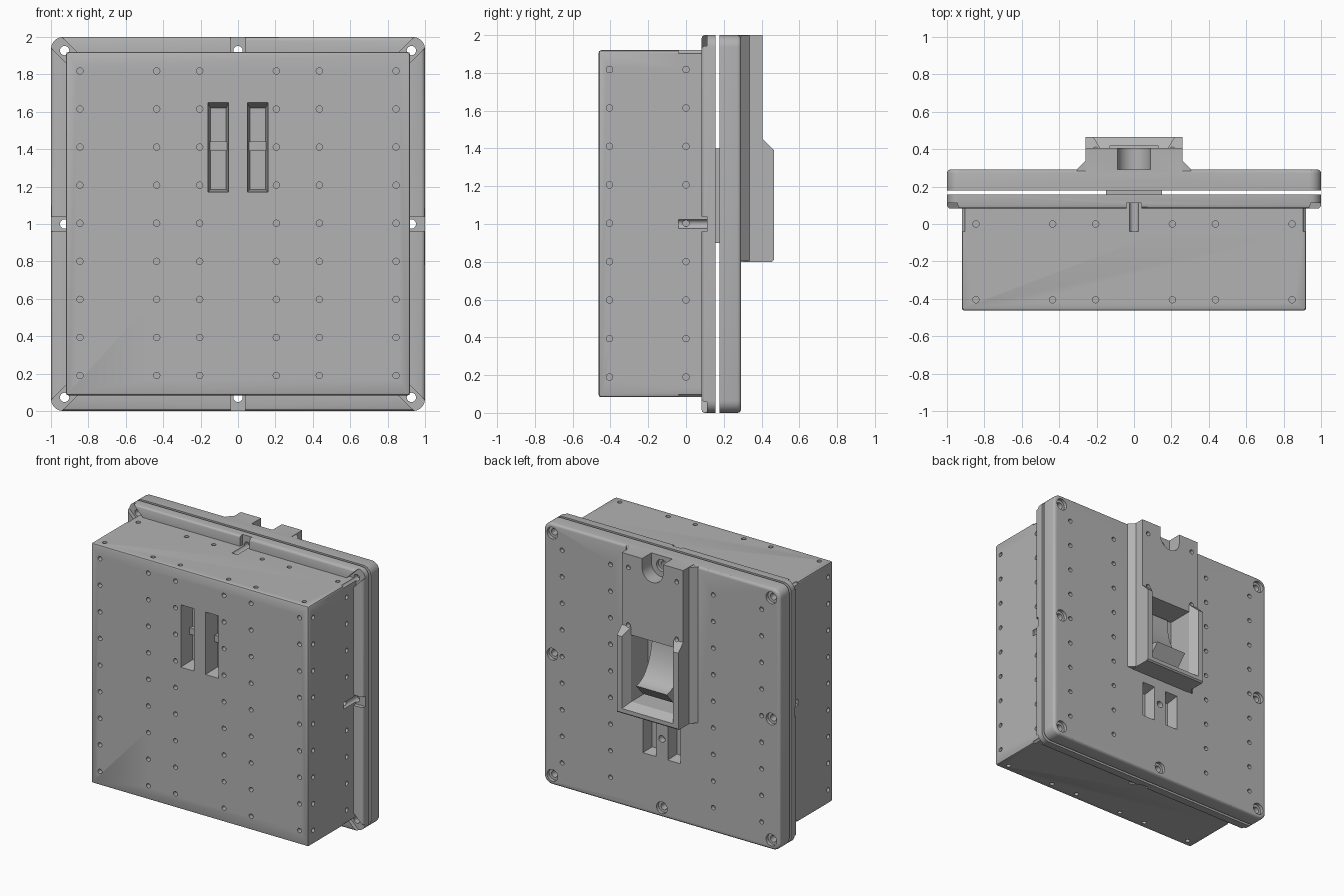
import bpy, bmesh, math
from mathutils import Matrix, Vector

if "Cube" in bpy.data.objects:
    bpy.data.objects.remove(bpy.data.objects["Cube"])

grey = bpy.data.materials.new("plain grey")
grey.use_nodes = True
grey.diffuse_color = (0.45, 0.45, 0.45, 1)
grey.node_tree.nodes["Principled BSDF"].inputs["Base Color"].default_value = (0.45, 0.45, 0.45, 1)


def finish(name, bm):
    bmesh.ops.recalc_face_normals(bm, faces=bm.faces)
    mesh = bpy.data.meshes.new(name)
    bm.to_mesh(mesh)
    bm.free()
    mesh.materials.append(grey)
    ob = bpy.data.objects.new(name, mesh)
    bpy.context.collection.objects.link(ob)
    return ob


def add_box(bm, x0, x1, y0, y1, z0, z1):
    size = Matrix.Diagonal((x1 - x0, y1 - y0, z1 - z0, 1))
    mid = Matrix.Translation(((x0 + x1) / 2, (y0 + y1) / 2, (z0 + z1) / 2))
    return bmesh.ops.create_cube(bm, size=1, matrix=mid @ size)["verts"]


def box(name, *limits):
    bm = bmesh.new()
    add_box(bm, *limits)
    return finish(name, bm)


def slab(name, y0, y1, soft_side):
    """Full-size plate with round corners and one softened rim."""
    bm = bmesh.new()
    add_box(bm, -1, 1, y0, y1, 0, 2)
    corners = [e for e in bm.edges if abs(e.verts[0].co.y - e.verts[1].co.y) > 0.01]
    bmesh.ops.bevel(bm, geom=corners, offset=0.065, segments=6, profile=0.5, affect='EDGES')
    rim = [e for e in bm.edges if all(abs(v.co.y - soft_side) < 0.001 for v in e.verts)]
    bmesh.ops.bevel(bm, geom=rim, offset=0.02, segments=3, profile=0.5, affect='EDGES')
    return finish(name, bm)


def prism(name, points, x0, x1):
    """Extrude a (y, z) outline along x."""
    bm = bmesh.new()
    face = bm.faces.new([bm.verts.new((x0, y, z)) for y, z in points])
    new = bmesh.ops.extrude_face_region(bm, geom=[face])["geom"]
    bmesh.ops.translate(bm, vec=(x1 - x0, 0, 0), verts=[v for v in new if isinstance(v, bmesh.types.BMVert)])
    return finish(name, bm)


def drills(name, spots, radius, depth, sides=16):
    """Cylinders centred on (point, direction) pairs."""
    bm = bmesh.new()
    for point, axis in spots:
        turn = Vector(axis).to_track_quat('Z', 'Y').to_matrix().to_4x4()
        bmesh.ops.create_cone(bm, cap_ends=True, segments=sides, radius1=radius, radius2=radius,
                              depth=depth, matrix=Matrix.Translation(point) @ turn)
    return finish(name, bm)


def combine(ob, other, operation='DIFFERENCE'):
    mod = ob.modifiers.new("combine", 'BOOLEAN')
    mod.operation, mod.object, mod.solver = operation, other, 'EXACT'
    bpy.context.view_layer.objects.active = ob
    bpy.ops.object.modifier_apply(modifier=mod.name)
    bpy.data.objects.remove(other)


def smooth(ob):
    bpy.ops.object.select_all(action='DESELECT')
    ob.select_set(True)
    bpy.context.view_layer.objects.active = ob
    bpy.ops.object.shade_smooth_by_angle(angle=math.radians(30))


def tapered_slot(bm, side, z0, z1, mouth, floor):
    """Pocket with slightly drafted walls."""
    verts = add_box(bm, side * 0.105 - 0.056, side * 0.105 + 0.056, min(mouth, floor), max(mouth, floor), z0, z1)
    for v in verts:
        if abs(v.co.y - floor) < 0.001:
            v.co.x += 0.014 if v.co.x < side * 0.105 else -0.014
            v.co.z += 0.015 if v.co.z < (z0 + z1) / 2 else -0.03


Y = (0, 1, 0)
rows = [0.19 + 0.2035 * i for i in range(9)]
columns = [s * x for s in (-1, 1) for x in (0.205, 0.435, 0.845)]
bolts = [(i, j) for i in (-1, 0, 1) for j in (-1, 0, 1) if (i, j) != (0, 0)]


def bolt_spots(y):
    return [((0.927 * i, y, 1 + 0.927 * j), Y) for i, j in bolts]


# Flange with a notch at every bolt
enclosure = slab("enclosure", 0.082, 0.157, 0.082)
bm = bmesh.new()
for i, j in bolts:
    verts = add_box(bm, 0.84, 1.5, 0.05, 0.112, -0.04, 0.04)
    turn = Matrix.Rotation(-math.atan2(j, i), 4, 'Y')
    if i and j:
        bmesh.ops.translate(bm, vec=(0.4, 0, 0), verts=verts)
    bmesh.ops.transform(bm, matrix=Matrix.Translation((0, 0, 1)) @ turn, verts=verts)
combine(enclosure, finish("notches", bm))

# Deep body joined to the flange
bm = bmesh.new()
add_box(bm, -0.92, 0.92, -0.463, 0.13, 0.083, 1.92)
bmesh.ops.bevel(bm, geom=bm.edges[:], offset=0.014, segments=2, profile=0.5, affect='EDGES')
combine(enclosure, finish("body", bm), 'UNION')

# Bolt channels, mounting holes and front slots
combine(enclosure, drills("bolt_channels", bolt_spots(0.08), 0.025, 0.24))
holes = [((x, -0.463, z), Y) for x in columns for z in rows]
for y in (-0.405, 0):
    holes += [((s * 0.92, y, z), (1, 0, 0)) for s in (-1, 1) for z in rows]
    holes += [((x, y, z), (0, 0, 1)) for x in columns for z in (0.083, 1.92)]
combine(enclosure, drills("mounting_holes", holes, 0.017, 0.07))
bm = bmesh.new()
for side in (-1, 1):
    tapered_slot(bm, side, 1.17, 1.65, -0.47, -0.34)
combine(enclosure, finish("front_slots", bm))
smooth(enclosure)
for side, word in ((-1, "right"), (1, "left")):
    box(word + "_slot_bar", side * 0.105 - 0.05, side * 0.105 + 0.05, -0.37, -0.33, 1.39, 1.44)

# Lid with its raised switch housing
lid = slab("lid", 0.178, 0.292, 0.292)
outline = [(0.22, 0.8), (0.455, 0.8), (0.465, 0.81), (0.465, 1.39), (0.405, 1.45), (0.405, 2), (0.22, 2)]
combine(lid, prism("housing", outline, -0.26, 0.26), 'UNION')
bm = bmesh.new()
skirt = [(-0.305, 0.28), (0.305, 0.28), (0.305, 0.292), (0.262, 0.335), (-0.262, 0.335), (-0.305, 0.292)]
face = bm.faces.new([bm.verts.new((x, y, 0.803)) for x, y in skirt])
new = bmesh.ops.extrude_face_region(bm, geom=[face])["geom"]
bmesh.ops.translate(bm, vec=(0, 0, 1.194), verts=[v for v in new if isinstance(v, bmesh.types.BMVert)])
combine(lid, finish("skirt", bm), 'UNION')

# Window with sloping sides, open upwards above the upper plate
combine(lid, box("window", -0.18, 0.18, 0.2, 0.6, 0.88, 1.39))
bm = bmesh.new()
for v in add_box(bm, -0.18, 0.18, 0.405, 0.48, 0.88, 1.6):
    if v.co.y > 0.45:
        v.co.x *= 1.26
        v.co.z -= 0.05 if v.co.z < 1 else 0
combine(lid, finish("window_slopes", bm))

# Bolt access recess at the top of the housing
combine(lid, drills("access_round", [((0, 0.392, 1.927), Y)], 0.088, 0.2, 32))
combine(lid, box("access_gap", -0.088, 0.088, 0.292, 0.6, 1.927, 2.1))

# Lid bolt holes, small holes and lower slots
combine(lid, drills("counterbores", bolt_spots(0.292), 0.045, 0.05, 24))
combine(lid, drills("bolt_holes", bolt_spots(0.25), 0.025, 0.3))
holes = [((x, 0.292, z), Y) for x in columns if abs(x) > 0.3 for z in rows]
holes += [((s * 0.205, 0.405, z), Y) for s in (-1, 1) for z in (1.46, 1.9)]
combine(lid, drills("lid_holes", holes, 0.017, 0.06))
combine(lid, drills("centre_hole", [((0, 0.292, 0.6), Y)], 0.026, 0.1, 20))
bm = bmesh.new()
for side in (-1, 1):
    tapered_slot(bm, side, 0.45, 0.73, 0.3, 0.2)
combine(lid, finish("lid_slots", bm))
smooth(lid)

# Rocker lever with a concave face
curve = []
for k in range(13):
    a = math.radians(90 * k / 12)
    curve.append((0.42 - 0.2 * math.cos(a), 1.38 - 0.36 * math.sin(a)))
lever = prism("rocker_lever", [(0.19, 1.38)] + curve + [(0.34, 0.93), (0.19, 0.93)], -0.13, 0.13)
smooth(lever)

# Spacer between enclosure and lid
box("spacer", -0.15, 0.15, 0.15, 0.185, 0.9, 1.4)
